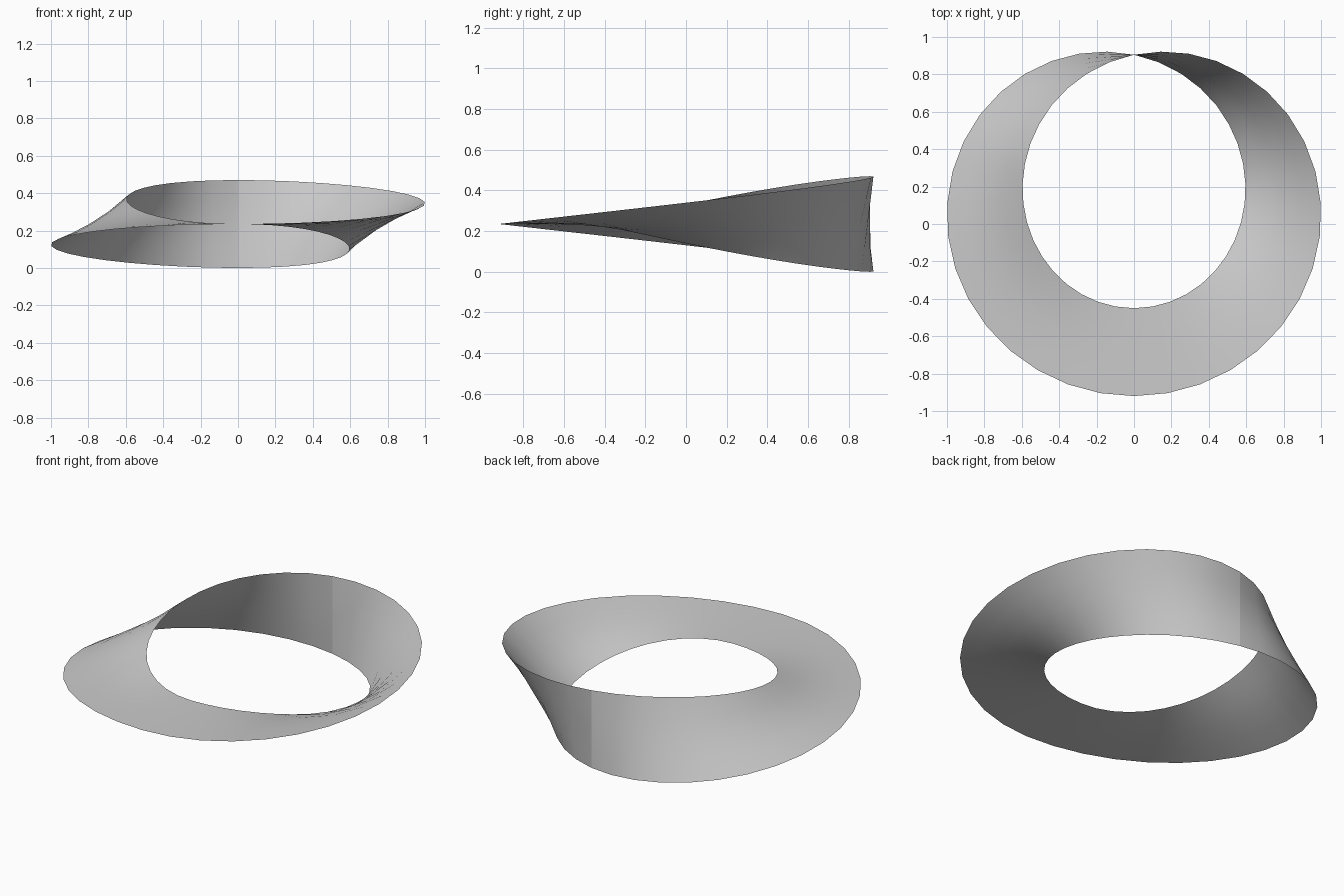
import bpy
import bmesh
from math import sin, cos, asin, pi, copysign
from mathutils import Vector

cube = bpy.data.objects.get("Cube")
if cube:
    bpy.data.objects.remove(cube, do_unlink=True)

RADIUS = 0.795       # centre line of the band
HALF_WIDTH = 0.235
CENTRE_Y = 0.11
STEPS = 36           # segments around
ROWS = 4             # strips across the width


def band_point(phi, v):
    """Point at angle phi from the front, v across the band (-1 inner, 1 outer)."""
    twist = copysign(asin(min(1, sin(phi / 2) ** 2)), phi)
    r = RADIUS + v * HALF_WIDTH * cos(twist)
    return Vector((sin(phi) * r, CENTRE_Y - cos(phi) * r,
                   HALF_WIDTH * (1 + v * sin(twist))))


# Single half-twisted sheet: flat at the front, upright at the back seam
bm = bmesh.new()
grid = [[bm.verts.new(band_point(-pi + 2 * pi * i / STEPS, -1 + 2 * j / ROWS))
         for j in range(ROWS + 1)] for i in range(STEPS + 1)]
for a, b in zip(grid, grid[1:]):
    for j in range(ROWS):
        face = bm.faces.new((a[j], a[j + 1], b[j + 1], b[j]))
        face.smooth = True

mesh = bpy.data.meshes.new("twisted_band")
bm.to_mesh(mesh)
bm.free()
band = bpy.data.objects.new("twisted_band", mesh)
bpy.context.collection.objects.link(band)

# Plain grey surface
grey = bpy.data.materials.new("light_grey")
grey.use_nodes = True
colour = (0.6, 0.6, 0.6, 1)
grey.diffuse_color = colour
bsdf = next(n for n in grey.node_tree.nodes if n.type == "BSDF_PRINCIPLED")
bsdf.inputs["Base Color"].default_value = colour
mesh.materials.append(grey)
